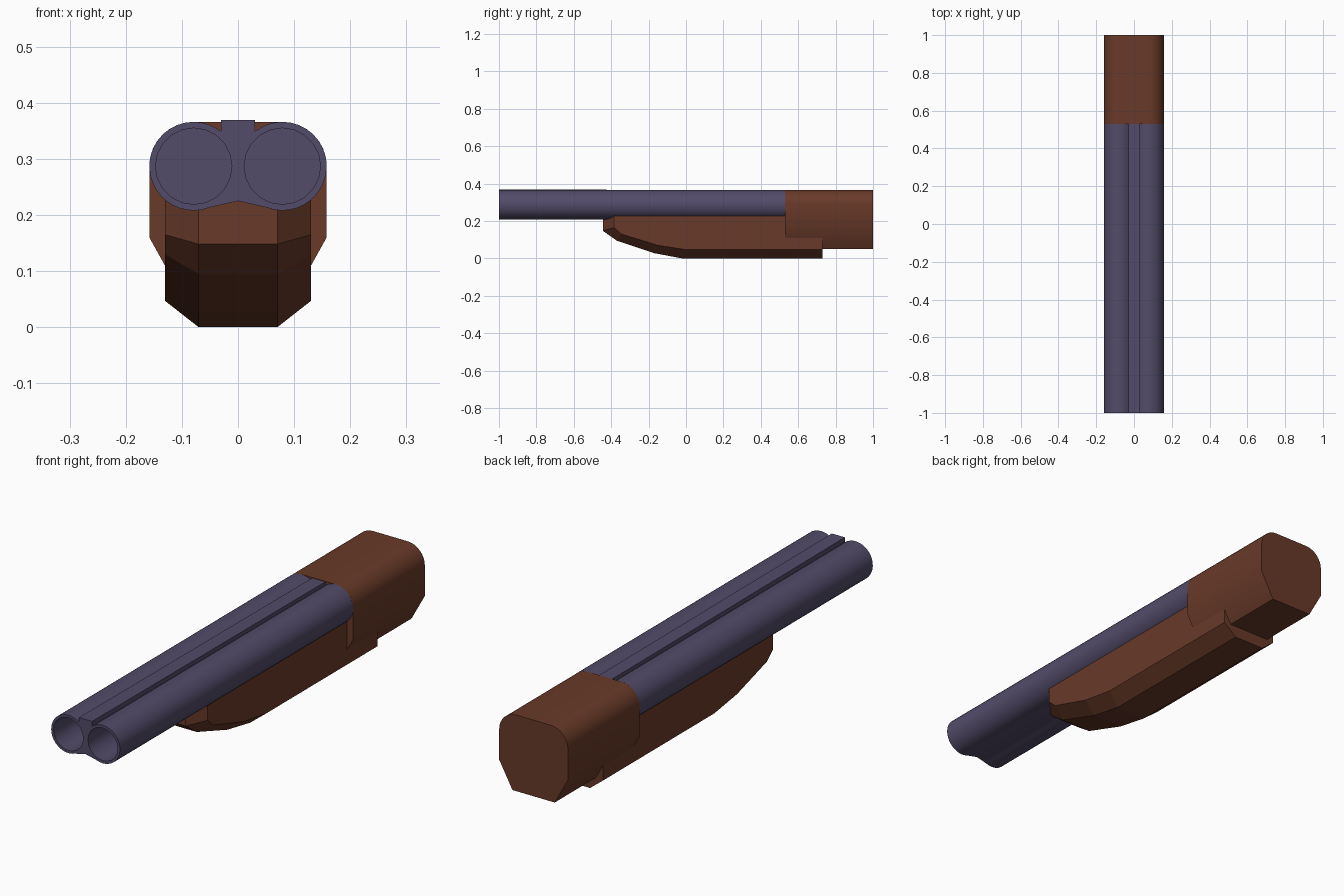
import bpy, bmesh
from math import cos, sin, radians, pi

if "Cube" in bpy.data.objects:
    bpy.data.objects.remove(bpy.data.objects["Cube"])

R, CX, CZ = 0.079, 0.079, 0.287      # barrel radius and centre


def material(name, color):
    m = bpy.data.materials.new(name)
    m.diffuse_color = (*color, 1)
    m.use_nodes = True
    m.node_tree.nodes["Principled BSDF"].inputs["Base Color"].default_value = m.diffuse_color
    return m


steel = material("blued_steel", (0.085, 0.07, 0.14))
wood = material("brown_wood", (0.14, 0.042, 0.022))


def arc(a0, a1, n):
    return [(CX + R * cos(radians(a0 + (a1 - a0) * i / n)),
             CZ + R * sin(radians(a0 + (a1 - a0) * i / n))) for i in range(n + 1)]


def mirrored(half):
    return half + [(-x, z) for x, z in reversed(half) if x > 1e-5]


def ring(bm, pts, y):
    return [bm.verts.new((x, y, z)) for x, z in pts]


def loop_edges(bm, vs):
    return [bm.edges.new((vs[i - 1], vs[i])) for i in range(len(vs))]


def skin(bm, a, b):
    for i in range(len(a)):
        bm.faces.new((a[i - 1], a[i], b[i], b[i - 1]))


def finish(bm, name, mat, smooth=True):
    bmesh.ops.recalc_face_normals(bm, faces=bm.faces)
    me = bpy.data.meshes.new(name)
    bm.to_mesh(me)
    bm.free()
    ob = bpy.data.objects.new(name, me)
    bpy.context.collection.objects.link(ob)
    me.materials.append(mat)
    if smooth:
        bpy.ops.object.select_all(action='DESELECT')
        ob.select_set(True)
        bpy.context.view_layer.objects.active = ob
        bpy.ops.object.shade_smooth_by_angle(angle=radians(30))
    return ob


# Twin barrels: one outline with a tapering sighting rib and two bores
def barrel_outline(rib_top):
    return mirrored([(0.03, rib_top)] + arc(128, -112, 24) + [(0, 0.225)])


bm = bmesh.new()
front = ring(bm, barrel_outline(0.369), -1)
back = ring(bm, barrel_outline(0.364), 0.53)
edges = loop_edges(bm, front)
bores = []
for side in (-1, 1):
    pts = [(side * CX + 0.068 * cos(2 * pi * i / 20),
            CZ + 0.068 * sin(2 * pi * i / 20)) for i in range(20)]
    mouth = ring(bm, pts, -1)
    edges += loop_edges(bm, mouth)
    bores.append((mouth, ring(bm, pts, -0.5)))
bmesh.ops.triangle_fill(bm, edges=edges, use_beauty=True, normal=(0, -1, 0))
skin(bm, front, back)
bm.faces.new(back)
for mouth, floor in bores:
    skin(bm, mouth, floor)
    bm.faces.new(floor)
finish(bm, "twin_barrels", steel)

# Receiver: rounded top, straight sides, chamfered belly
bm = bmesh.new()
outline = mirrored(arc(90, 0, 8) + [(0.158, 0.16), (0.097, 0.05)])
a, b = ring(bm, outline, 0.53), ring(bm, outline, 1)
skin(bm, a, b)
bm.faces.new(a)
bm.faces.new(b)
finish(bm, "receiver", wood)

# Fore-end: boat-shaped loft, (y, z) of keel edge and side edge per station
keel = [(-0.445, 0.148), (-0.37, 0.095), (-0.17, 0.028), (-0.02, 0), (0.73, 0)]
flank = [(-0.385, 0.165), (-0.345, 0.13), (-0.15, 0.07), (0, 0.047), (0.73, 0.047)]
TOP = 0.235
bm = bmesh.new()
rings = []
for (yk, zk), (ys, zs) in zip(keel, flank):
    half = [(0.07, yk, TOP), (0.13, ys, TOP), (0.13, ys, zs), (0.07, yk, zk)]
    pts = half + [(-x, y, z) for x, y, z in reversed(half)]
    rings.append([bm.verts.new(p) for p in pts])
for a, b in zip(rings, rings[1:]):
    skin(bm, a, b)
f = rings[0]
for quad in ((0, 1, 2, 3), (0, 3, 4, 7), (4, 5, 6, 7)):
    bm.faces.new([f[i] for i in quad])
bm.faces.new(rings[-1])
finish(bm, "fore_end", wood, smooth=False)
